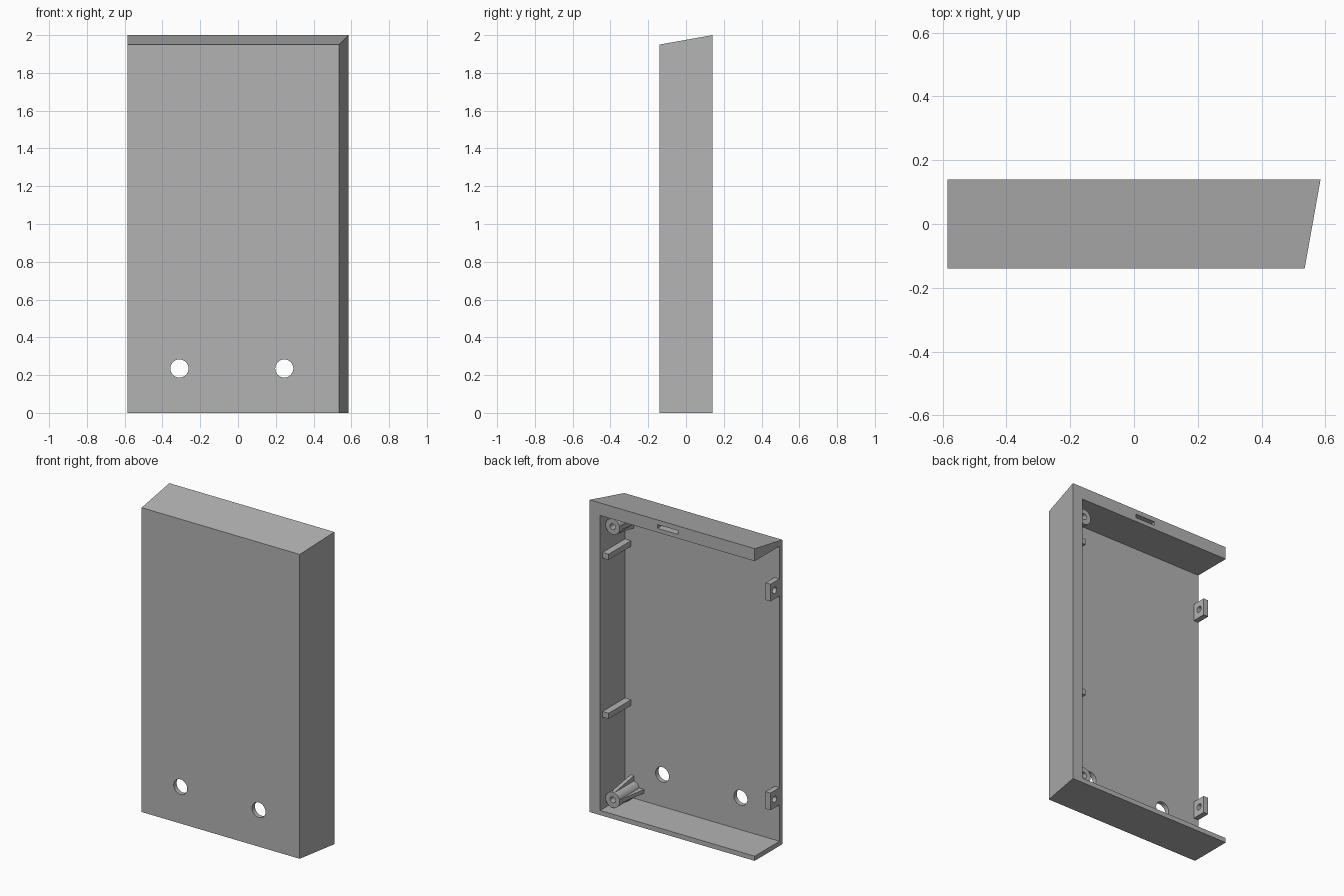
import bpy, bmesh, math
from mathutils import Matrix, Vector

cube = bpy.data.objects.get("Cube")
if cube:
    bpy.data.objects.remove(cube, do_unlink=True)

GREY = (0.45, 0.45, 0.45, 1)
mat = bpy.data.materials.new("light grey plastic")
mat.use_nodes = True
mat.diffuse_color = GREY
mat.node_tree.nodes["Principled BSDF"].inputs["Base Color"].default_value = GREY


def finish(bm, name):
    bmesh.ops.recalc_face_normals(bm, faces=bm.faces)
    mesh = bpy.data.meshes.new(name)
    bm.to_mesh(mesh)
    bm.free()
    mesh.materials.append(mat)
    obj = bpy.data.objects.new(name, mesh)
    bpy.context.collection.objects.link(obj)
    return obj


def box(name, lo, hi):
    bm = bmesh.new()
    bmesh.ops.create_cube(bm, size=1)
    for v in bm.verts:
        v.co = Vector([lo[i] if v.co[i] < 0 else hi[i] for i in range(3)])
    return finish(bm, name)


def rod(name, center, radius, length, axis):
    turn = Matrix.Rotation(math.pi / 2, 4, "Y" if axis == "X" else "X")
    bm = bmesh.new()
    bmesh.ops.create_cone(bm, cap_ends=True, segments=32, radius1=radius,
                          radius2=radius, depth=length,
                          matrix=Matrix.Translation(center) @ turn)
    return finish(bm, name)


def select_only(obj):
    bpy.ops.object.select_all(action="DESELECT")
    obj.select_set(True)
    bpy.context.view_layer.objects.active = obj


def cut(obj, cutter):
    select_only(obj)
    mod = obj.modifiers.new("cut", "BOOLEAN")
    mod.operation = "DIFFERENCE"
    mod.solver = "EXACT"
    mod.object = cutter
    bpy.ops.object.modifier_apply(modifier=mod.name)
    bpy.data.objects.remove(cutter, do_unlink=True)


def smooth(obj):
    select_only(obj)
    bpy.ops.object.shade_smooth_by_angle(angle=math.radians(30))


# Main dimensions
SIDE, BACK, TOP = 0.585, 0.14, 2.0
SLOPE, WALL = 0.05, 0.03
INNER_X, INNER_TOP = SIDE - SLOPE - WALL + 0.005, TOP - SLOPE - WALL
PANEL = -BACK + WALL

# Shell: block whose top and left side taper towards the front
shell = box("case_shell", (-SIDE, -BACK, 0), (SIDE, BACK, TOP))
for v in shell.data.vertices:
    if v.co.y < 0:
        if v.co.x > 0:
            v.co.x -= SLOPE
        if v.co.z > 1:
            v.co.z -= SLOPE

# Cavity open to the back and to the right side
cut(shell, box("cavity", (-1, PANEL, WALL), (INNER_X, 1, INNER_TOP)))
# Two round openings in the front panel
for x in (-0.31, 0.245):
    cut(shell, rod("opening", (x, -BACK, 0.235), 0.048, 0.2, "Y"))
# Latch slot in the back edge of the top wall
cut(shell, box("slot", (-0.04, 0.08, 1.946), (0.104, 0.3, 1.97)))
smooth(shell)

# Support bars along the left wall
for label, z in (("lower", 0.637), ("upper", 1.656)):
    box(label + "_support_bar", (0.467, PANEL - 0.01, z - 0.018),
        (INNER_X + 0.005, 0.116, z + 0.018))

# Screw lugs on the open right edge, drilled sideways
for label, z in (("lower", 0.318), ("upper", 1.656)):
    lug = box(label + "_screw_lug", (-SIDE, PANEL - 0.005, z - 0.055),
              (-0.55, -0.02, z + 0.055))
    cut(lug, rod("lug_hole", (-0.57, -0.062, z), 0.02, 0.2, "X"))
    smooth(lug)


def gusset(name, center, direction, radius, reach, back):
    """Thin wedge against a boss, widest at the front panel."""
    out = Vector(direction)
    side = Vector((out.z, 0, out.x)) * 0.012
    profile = [(radius - 0.01, back), (radius, back),
               (reach, PANEL - 0.005), (radius - 0.01, PANEL - 0.005)]
    bm = bmesh.new()
    rings = []
    for s in (-1, 1):
        rings.append([bm.verts.new(Vector((center[0], y, center[1]))
                                   + out * r + side * s) for r, y in profile])
        bm.faces.new(rings[-1])
    for i in range(4):
        j = (i + 1) % 4
        bm.faces.new((rings[0][i], rings[0][j], rings[1][j], rings[1][i]))
    return finish(bm, name)


# Screw bosses in the two left corners, with wedge ribs
BOSS_X, BOSS_BACK, BOSS_R = 0.457, 0.09, 0.05
for label, z in (("lower", 0.093), ("upper", 1.843)):
    start = PANEL - 0.005
    boss = rod(label + "_boss", (BOSS_X, (start + BOSS_BACK) / 2, z),
               BOSS_R, BOSS_BACK - start, "Y")
    cut(boss, rod("boss_hole", (BOSS_X, BOSS_BACK, z), 0.019, 0.36, "Y"))
    smooth(boss)
    for side, d in (("right", (-1, 0, 0)), ("left", (1, 0, 0)),
                    ("top", (0, 0, 1)), ("bottom", (0, 0, -1))):
        toward_wall = side == "left" or side == ("bottom" if z < 1 else "top")
        reach = 0.06 if toward_wall else 0.083
        gusset(label + "_boss_rib_" + side, (BOSS_X, z), d, BOSS_R, reach, BOSS_BACK - 0.01)
